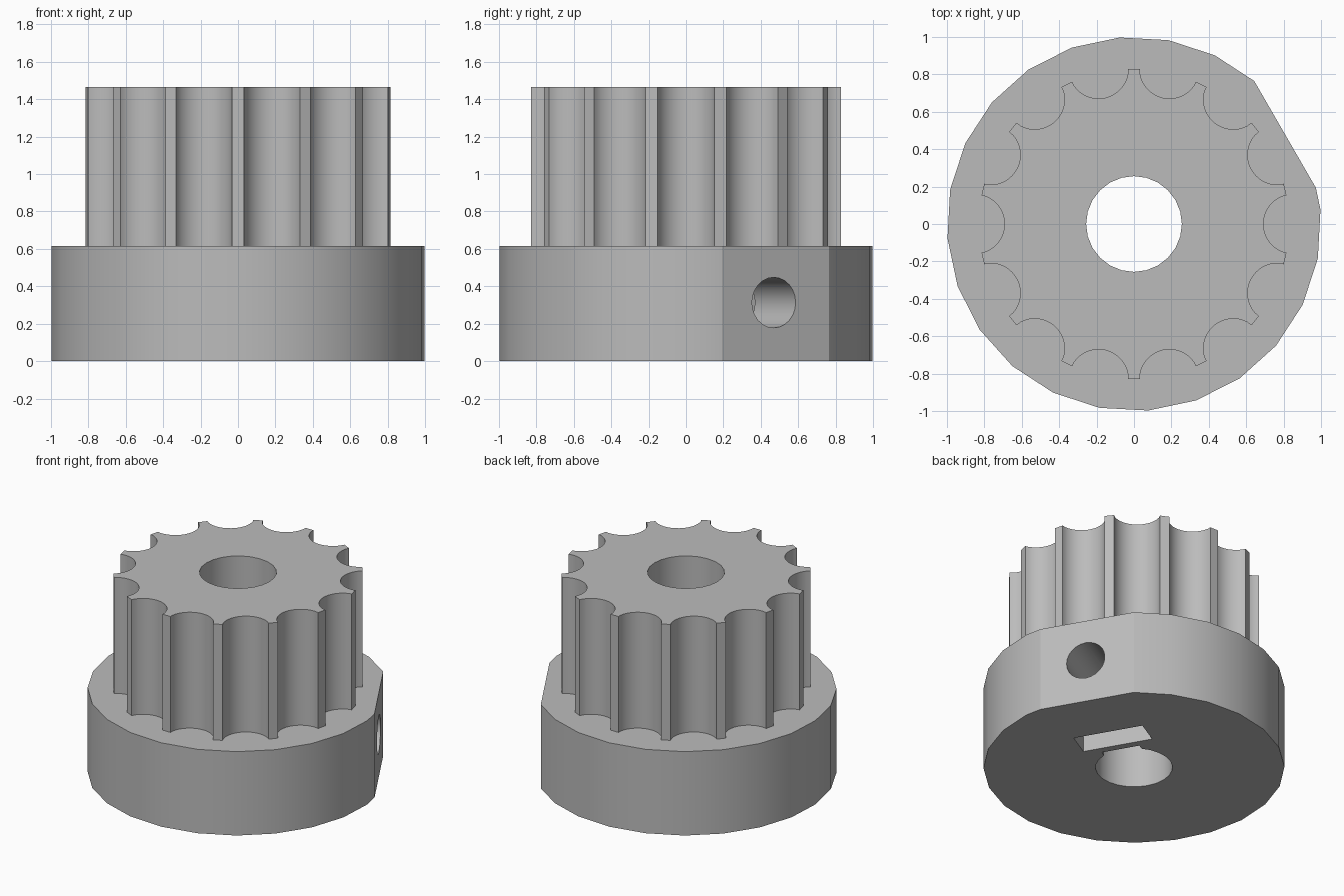
import bpy, bmesh
from math import sin, cos, radians, tau, pi, atan2
from mathutils import Matrix, Vector

cube = bpy.data.objects.get("Cube")
if cube:
    bpy.data.objects.remove(cube, do_unlink=True)

BASE_TOP, TOP = 0.615, 1.465
BORE, TEETH = 0.256, 14
SCREW_Z, SCREW_R = 0.313, 0.135
FLAT_ANGLE, FLAT_DIST = radians(30), 0.939

grey = bpy.data.materials.new("plain grey")
grey.use_nodes = True
grey.diffuse_color = (0.5, 0.5, 0.5, 1)
grey.node_tree.nodes["Principled BSDF"].inputs["Base Color"].default_value = (0.5, 0.5, 0.5, 1)


def ring(radius, sides, phase=0.0, cy=0.0):
    return [(radius * cos(phase + tau * i / sides), cy + radius * sin(phase + tau * i / sides))
            for i in range(sides)]


def prism(name, points, low, high, matrix=None, clip=None):
    """Extrude a closed outline from low to high along its own z."""
    bm = bmesh.new()
    face = bm.faces.new([bm.verts.new((x, y, low)) for x, y in points])
    up = bmesh.ops.extrude_face_region(bm, geom=[face])["geom"]
    bmesh.ops.translate(bm, verts=[v for v in up if isinstance(v, bmesh.types.BMVert)],
                        vec=(0, 0, high - low))
    if clip:
        normal, dist = clip
        cut = bmesh.ops.bisect_plane(bm, geom=bm.verts[:] + bm.edges[:] + bm.faces[:],
                                     plane_co=normal * dist, plane_no=normal, clear_outer=True)
        edges = [e for e in cut["geom_cut"] if isinstance(e, bmesh.types.BMEdge)]
        bmesh.ops.holes_fill(bm, edges=[e for e in bm.edges if e.is_boundary] or edges)
    bmesh.ops.recalc_face_normals(bm, faces=bm.faces[:])
    if matrix:
        bm.transform(matrix)
    mesh = bpy.data.meshes.new(name)
    bm.to_mesh(mesh)
    bm.free()
    mesh.materials.append(grey)
    obj = bpy.data.objects.new(name, mesh)
    bpy.context.collection.objects.link(obj)
    return obj


def combine(target, other, operation):
    """Apply a boolean and discard the helper."""
    mod = target.modifiers.new("combine", "BOOLEAN")
    mod.operation, mod.solver, mod.object = operation, "EXACT", other
    bpy.ops.object.select_all(action="DESELECT")
    bpy.context.view_layer.objects.active = target
    target.select_set(True)
    bpy.ops.object.modifier_apply(modifier=mod.name)
    bpy.data.objects.remove(other, do_unlink=True)


# Hub collar with one flat side
flat_normal = Vector((cos(FLAT_ANGLE), sin(FLAT_ANGLE), 0))
pulley = prism("toothed_pulley", ring(1.0, 24, radians(4.4)), 0, BASE_TOP,
               clip=(flat_normal, FLAT_DIST))

# Toothed barrel: narrow teeth separated by round grooves
groove_half, groove_edge, groove_floor = 0.147, 0.79, 0.692
depth = groove_edge - groove_floor
arc_r = (groove_half ** 2 + depth ** 2) / (2 * depth)
arc_x = groove_floor + arc_r
sweep = atan2(groove_half, arc_x - groove_edge)
groove = [(0.815, -0.153)]
for i in range(17):
    a = pi + sweep - 2 * sweep * i / 16
    groove.append((arc_x + arc_r * cos(a), arc_r * sin(a)))
groove.append((0.815, 0.153))
outline = []
for k in range(TEETH):
    turn = Matrix.Rotation(tau * k / TEETH, 2)
    outline += [tuple(turn @ Vector(p)) for p in groove]
combine(pulley, prism("teeth", outline, BASE_TOP - 0.1, TOP), "UNION")

# Shaft bore
combine(pulley, prism("bore", ring(BORE, 24), -0.2, TOP + 0.2), "DIFFERENCE")

# Screw hole, nut pocket and key notch, all aligned with the flat side
side = Matrix.Rotation(FLAT_ANGLE, 4, "Z") @ Matrix(
    ((0, 0, 1, 0), (1, 0, 0, 0), (0, 1, 0, 0), (0, 0, 0, 1)))
combine(pulley, prism("screw_hole", ring(SCREW_R, 24, cy=SCREW_Z), 0, 1.2, side), "DIFFERENCE")
w, r = 0.243, 0.28
pocket = [(-w, -0.1), (w, -0.1), (w, SCREW_Z + r / 2), (0, SCREW_Z + r), (-w, SCREW_Z + r / 2)]
combine(pulley, prism("nut_pocket", pocket, 0.315, 0.505, side), "DIFFERENCE")
n = SCREW_R - 0.002
notch = [(-n, -0.1), (n, -0.1), (n, SCREW_Z), (-n, SCREW_Z)]
combine(pulley, prism("key_notch", notch, 0, 0.262, side), "DIFFERENCE")

# Smooth the round walls, keep real edges crisp
pulley.select_set(True)
bpy.context.view_layer.objects.active = pulley
bpy.ops.object.shade_smooth_by_angle(angle=radians(17))
